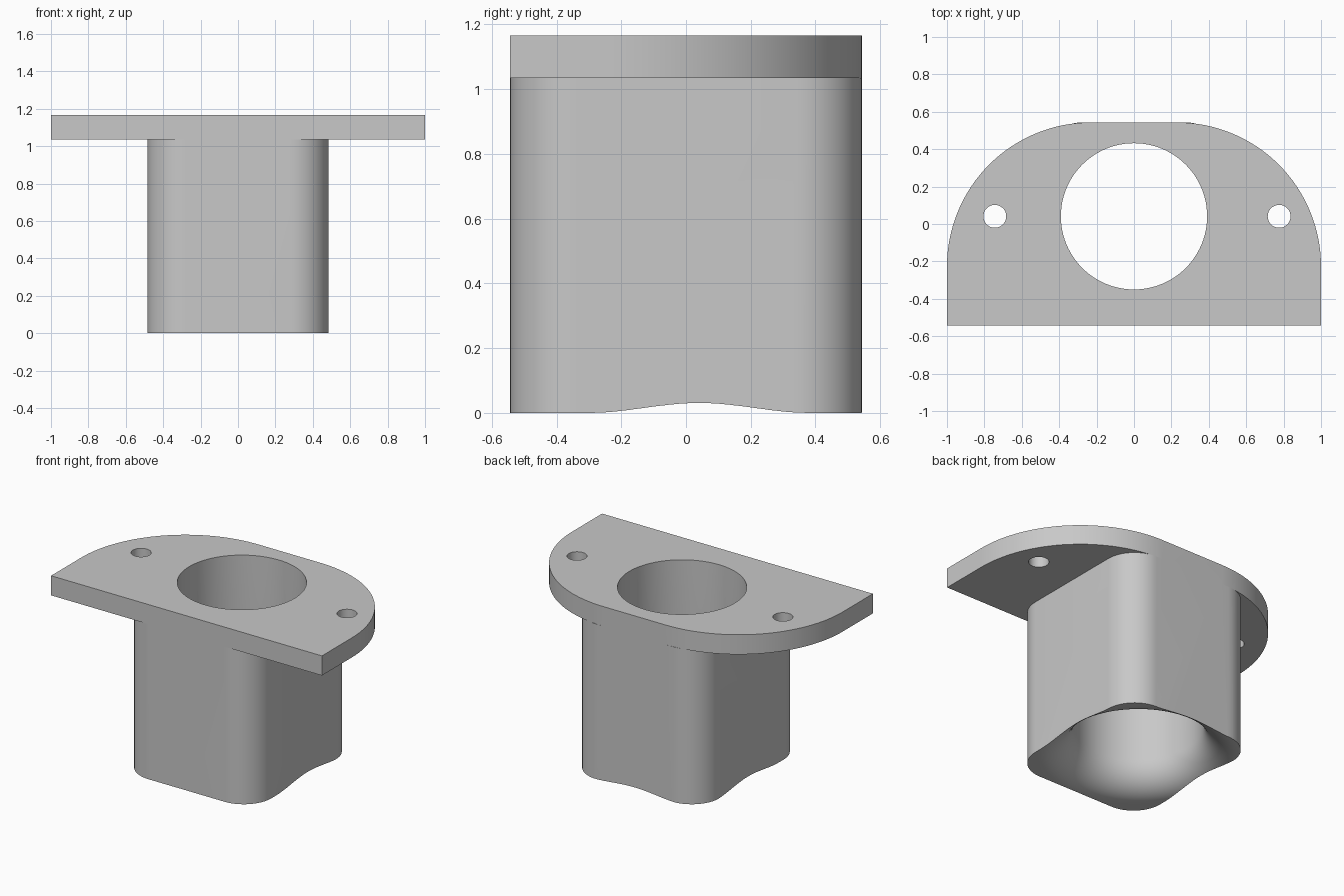
import bpy, bmesh, math
from mathutils import Matrix, Vector

if "Cube" in bpy.data.objects:
    bpy.data.objects.remove(bpy.data.objects["Cube"])

HALF_Y = 0.543          # half depth of the part
FLANGE_Z, TOP_Z = 1.035, 1.166
BORE_Y, BORE_R, FLARE_R = 0.041, 0.391, 0.2

grey = bpy.data.materials.new("plain_grey")
grey.diffuse_color = (0.58, 0.58, 0.58, 1)
grey.use_nodes = True
grey.node_tree.nodes["Principled BSDF"].inputs["Base Color"].default_value = grey.diffuse_color


def finish(name, bm):
    bmesh.ops.recalc_face_normals(bm, faces=bm.faces)
    mesh = bpy.data.meshes.new(name)
    bm.to_mesh(mesh)
    bm.free()
    mesh.materials.append(grey)
    obj = bpy.data.objects.new(name, mesh)
    bpy.context.collection.objects.link(obj)
    return obj


def arc(cx, cy, r, start, end, steps):
    angles = [math.radians(start + (end - start) * i / steps) for i in range(steps + 1)]
    return [(cx + r * math.cos(a), cy + r * math.sin(a)) for a in angles]


def prism(name, outline, z0, z1):
    bm = bmesh.new()
    face = bm.faces.new([bm.verts.new((x, y, z0)) for x, y in outline])
    new = bmesh.ops.extrude_face_region(bm, geom=[face])["geom"]
    verts = [g for g in new if isinstance(g, bmesh.types.BMVert)]
    bmesh.ops.translate(bm, verts=verts, vec=(0, 0, z1 - z0))
    return finish(name, bm)


def lathe(name, profile, steps):
    bm = bmesh.new()
    verts = [bm.verts.new((r, 0, z)) for r, z in profile]
    edges = [bm.edges.new(pair) for pair in zip(verts, verts[1:])]
    bmesh.ops.spin(bm, geom=verts + edges, cent=(0, 0, 0), axis=(0, 0, 1),
                   angle=math.tau, steps=steps)
    bmesh.ops.remove_doubles(bm, verts=bm.verts, dist=1e-5)
    return finish(name, bm)


def boolean(target, other, operation):
    mod = target.modifiers.new(operation.lower(), 'BOOLEAN')
    mod.operation, mod.solver, mod.object = operation, 'EXACT', other
    bpy.context.view_layer.objects.active = target
    bpy.ops.object.modifier_apply(modifier=mod.name)
    bpy.data.objects.remove(other)


# Rounded rectangular body
bx, r = 0.485, 0.205
outline = []
for sx, sy, a in ((1, 1, 0), (-1, 1, 90), (-1, -1, 180), (1, -1, 270)):
    outline += arc(sx * (bx - r), sy * (HALF_Y - r), r, a, a + 90, 16)
socket = prism("flanged_socket", outline, 0, FLANGE_Z)

# D-shaped flange with two large rounded back corners
R = 0.77
outline = [(-1, -HALF_Y), (1, -HALF_Y)]
outline += arc(1 - R, HALF_Y - R, R, 0, 90, 32)
outline += arc(R - 1, HALF_Y - R, R, 90, 180, 32)
boolean(socket, prism("flange", outline, FLANGE_Z, TOP_Z), 'UNION')

# Bore with a trumpet-shaped flare at the bottom
out = BORE_R + FLARE_R
profile = [(0, -0.1), (out, -0.1)]
profile += arc(out, FLARE_R, FLARE_R, 270, 180, 16)
profile += [(BORE_R, 1.3), (0, 1.3)]
bore = lathe("bore_cutter", profile, 96)
bore.data.transform(Matrix.Translation(Vector((0, BORE_Y, 0))))
boolean(socket, bore, 'DIFFERENCE')

# Two screw holes in the flange
for x in (-0.744, 0.776):
    hole = prism("screw_hole_cutter", arc(x, BORE_Y, 0.061, 0, 352.5, 47), 0.95, 1.3)
    boolean(socket, hole, 'DIFFERENCE')

# Smooth curved walls, sharp rims
bpy.ops.object.select_all(action='DESELECT')
socket.select_set(True)
bpy.context.view_layer.objects.active = socket
bpy.ops.object.shade_smooth_by_angle(angle=math.radians(30))
